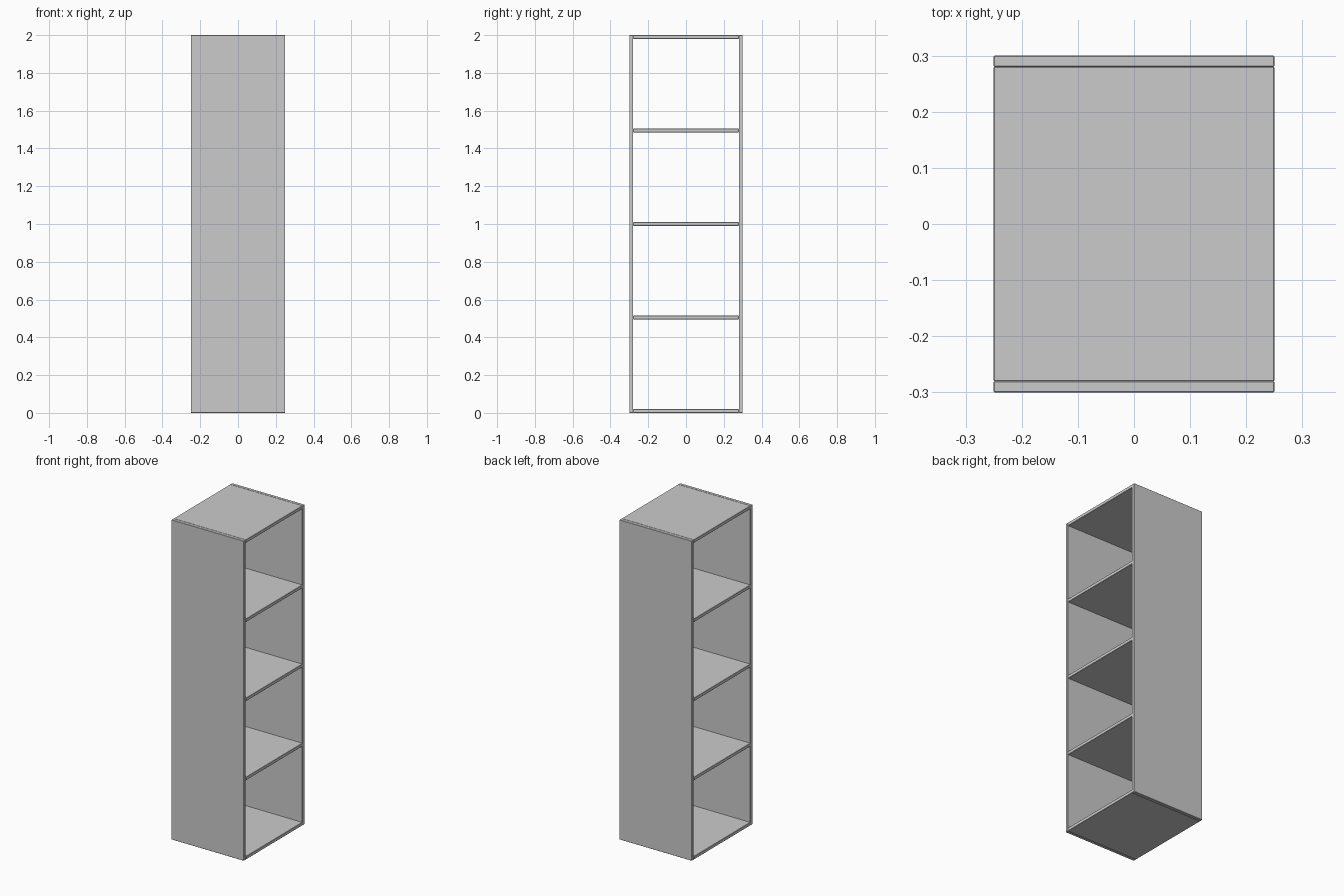
import bpy

cube = bpy.data.objects.get("Cube")
if cube:
    bpy.data.objects.remove(cube, do_unlink=True)

# Overall proportions
WIDTH, DEPTH, HEIGHT = 0.5, 0.6, 2.0
BOARD = 0.02
SHELVES = 5

grey = bpy.data.materials.new("light grey")
grey.use_nodes = True
colour = (0.6, 0.6, 0.6, 1)
grey.diffuse_color = colour
grey.node_tree.nodes["Principled BSDF"].inputs["Base Color"].default_value = colour


def board(name, size, location):
    """A flat board with finely eased edges."""
    bpy.ops.mesh.primitive_cube_add(size=1, location=location)
    obj = bpy.context.object
    obj.name = name
    obj.scale = size
    bpy.ops.object.transform_apply(location=False, rotation=False, scale=True)
    obj.data.materials.append(grey)
    bevel = obj.modifiers.new("eased edges", "BEVEL")
    bevel.width = 0.0015
    bevel.segments = 1
    return obj


# Full-height side panels
for name, side in (("front_panel", -1), ("back_panel", 1)):
    board(name, (WIDTH, BOARD, HEIGHT), (0, side * (DEPTH - BOARD) / 2, HEIGHT / 2))

# Evenly spaced shelves between the panels, including base and top
spacing = (HEIGHT - BOARD) / (SHELVES - 1)
for i in range(SHELVES):
    board(f"shelf_{i + 1}", (WIDTH, DEPTH - 2 * BOARD, BOARD),
          (0, 0, BOARD / 2 + i * spacing))
